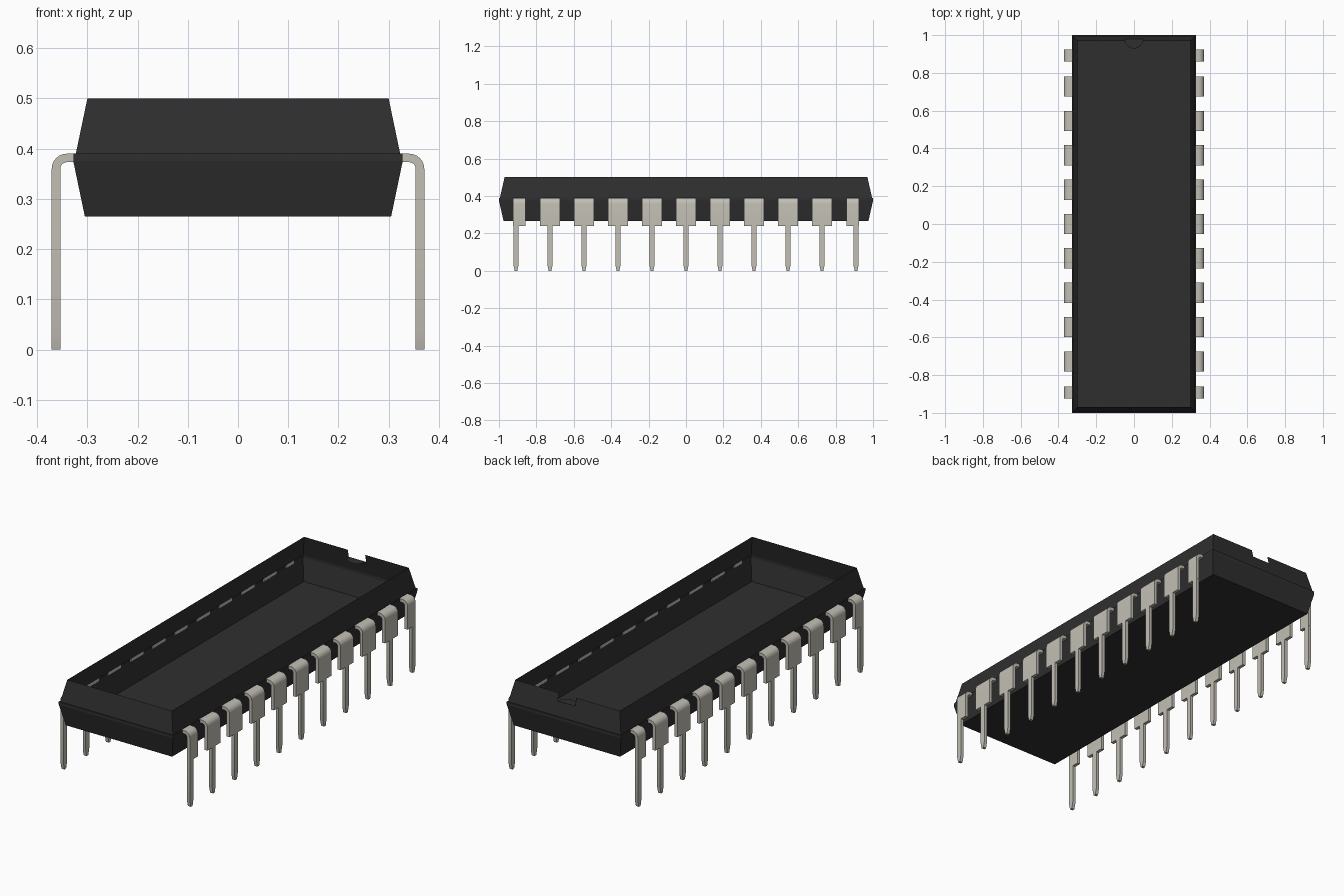
import bpy, bmesh, math

if "Cube" in bpy.data.objects:
    bpy.data.objects.remove(bpy.data.objects["Cube"], do_unlink=True)


def material(name, rgb, rough):
    m = bpy.data.materials.new(name)
    m.use_nodes = True
    m.diffuse_color = (*rgb, 1)
    b = m.node_tree.nodes["Principled BSDF"]
    b.inputs["Base Color"].default_value = (*rgb, 1)
    b.inputs["Roughness"].default_value = rough
    return m


black = material("black_plastic", (0.028, 0.028, 0.028), 0.6)
metal = material("tinned_metal", (0.54, 0.52, 0.46), 0.5)


def finish(bm, name, mat):
    mesh = bpy.data.meshes.new(name)
    bmesh.ops.recalc_face_normals(bm, faces=bm.faces)
    bm.to_mesh(mesh)
    bm.free()
    mesh.materials.append(mat)
    return mesh


def place(mesh, name, loc=(0, 0, 0), turn=0):
    ob = bpy.data.objects.new(name, mesh)
    ob.location = loc
    ob.rotation_euler.z = turn
    bpy.context.collection.objects.link(ob)
    return ob


# Open-topped body: stacked rectangular rings (half width, half length, height)
RINGS = [(0.305, 0.975, 0.265), (0.328, 1.0, 0.375), (0.328, 1.0, 0.39),
         (0.323, 0.995, 0.39), (0.30, 0.97, 0.50)]
NOTCH_R, NOTCH_Z, NOTCH_Y = 0.05, 0.46, 0.979

bm = bmesh.new()
loops = [[bm.verts.new((sx * w, sy * l, z))
          for sx, sy in ((-1, -1), (1, -1), (1, 1), (-1, 1))] for w, l, z in RINGS]
bm.faces.new(loops[0])
for k, (a, b) in enumerate(zip(loops, loops[1:])):
    for i in range(4):
        j = (i + 1) % 4
        if k == 3 and i == 2:
            # Upper back wall with the orientation notch cut out
            cut = [bm.verts.new(p) for p in (
                (-NOTCH_R, 0.97, 0.5), (-NOTCH_R, NOTCH_Y, NOTCH_Z),
                (NOTCH_R, NOTCH_Y, NOTCH_Z), (NOTCH_R, 0.97, 0.5))]
            bm.faces.new((a[i], a[j], cut[1], cut[2]))
            bm.faces.new((a[j], b[j], cut[0], cut[1]))
            bm.faces.new((a[i], cut[2], cut[3], b[i]))
        else:
            bm.faces.new((a[i], a[j], b[j], b[i]))
place(finish(bm, "body_shell", black), "body_shell")

# Half-round ledge at the bottom of the notch
bm = bmesh.new()
arc = [math.pi * (1 + i / 16) for i in range(17)]
bm.faces.new([bm.verts.new((NOTCH_R * math.cos(t), NOTCH_Y + NOTCH_R * math.sin(t), NOTCH_Z))
              for t in arc])
place(finish(bm, "notch_ledge", black), "notch_ledge")


def prism(bm, points, offset):
    """Extrude a flat outline into a solid."""
    f = bm.faces.new([bm.verts.new(p) for p in points])
    new = bmesh.ops.extrude_face_region(bm, geom=[f])["geom"]
    bmesh.ops.translate(bm, vec=offset, verts=[v for v in new if isinstance(v, bmesh.types.BMVert)])


# Lead: bent wide shoulder plus narrow tapered leg
X_OUT, TH, TOP, SHOULDER = 0.371, 0.017, 0.39, 0.24


def lead_mesh(name, y0, y1):
    bm = bmesh.new()
    r_out, r_in = 0.03, 0.013
    cx, cz = X_OUT - r_out, TOP - r_out
    angles = [math.pi / 2 * i / 6 for i in range(7)]
    side = [(0.323, TOP)]
    side += [(cx + r_out * math.sin(t), cz + r_out * math.cos(t)) for t in angles]
    side += [(X_OUT, SHOULDER), (X_OUT - TH, SHOULDER)]
    side += [(cx + r_in * math.sin(t), cz + r_in * math.cos(t)) for t in reversed(angles)]
    side += [(0.323, TOP - TH)]
    prism(bm, [(x, y0, z) for x, z in side], (0, y1 - y0, 0))
    leg = [(-0.0145, SHOULDER), (-0.0145, 0.033), (-0.007, 0), (0.007, 0),
           (0.0145, 0.033), (0.0145, SHOULDER)]
    prism(bm, [(X_OUT, y, z) for y, z in leg], (-TH, 0, 0))
    return finish(bm, name, metal)


full = lead_mesh("lead", -0.0535, 0.0535)
first = lead_mesh("end_lead_a", -0.0155, 0.05)
last = lead_mesh("end_lead_b", -0.05, 0.0155)
COUNT, PITCH = 11, 0.1818
for label, turn in (("left", 0), ("right", math.pi)):
    for i in range(COUNT):
        mesh = first if i == 0 else last if i == COUNT - 1 else full
        y = (i - (COUNT - 1) / 2) * PITCH
        ob = place(mesh, f"{label}_lead_{i + 1}", (0, -y if turn else y, 0), turn)

# Smooth the bends, keep the edges sharp
bpy.ops.object.select_all(action="DESELECT")
for ob in bpy.data.objects:
    if "_lead_" in ob.name:
        ob.select_set(True)
        bpy.context.view_layer.objects.active = ob
bpy.ops.object.shade_smooth_by_angle(angle=math.radians(25))
